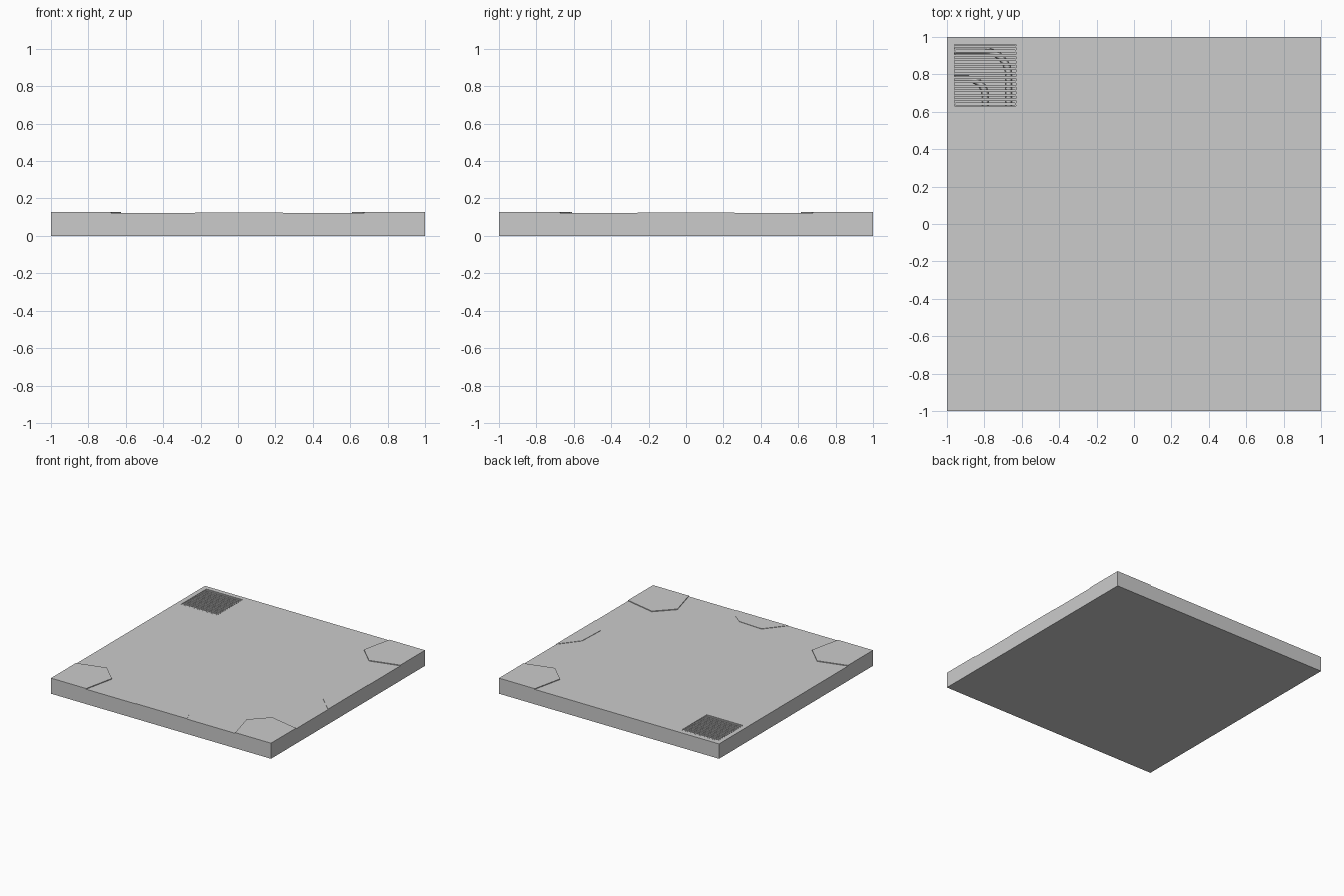
import bpy, bmesh, math
from mathutils import Vector

if "Cube" in bpy.data.objects:
    bpy.data.objects.remove(bpy.data.objects["Cube"])

TOP = 0.122


def finish(name, bm):
    bmesh.ops.recalc_face_normals(bm, faces=bm.faces)
    me = bpy.data.meshes.new(name)
    bm.to_mesh(me)
    bm.free()
    ob = bpy.data.objects.new(name, me)
    bpy.context.collection.objects.link(ob)
    return ob


def add_prism(bm, pts, z0, z1):
    lo = [bm.verts.new((x, y, z0)) for x, y in pts]
    hi = [bm.verts.new((x, y, z1)) for x, y in pts]
    bm.faces.new(lo[::-1])
    bm.faces.new(hi)
    n = len(pts)
    for i in range(n):
        j = (i + 1) % n
        bm.faces.new((lo[i], lo[j], hi[j], hi[i]))


def prism(name, pts, z0, z1):
    bm = bmesh.new()
    add_prism(bm, pts, z0, z1)
    return finish(name, bm)


def rect(x0, x1, y0, y1):
    return [(x0, y0), (x1, y0), (x1, y1), (x0, y1)]


# floor slab with a square drain recess near one corner
X0, X1, Y0, Y1 = -0.96, -0.63, 0.63, 0.96
slab = prism("floor_slab", rect(-1, 1, -1, 1), 0, TOP)
cutter = prism("drain_cutter", rect(X0, X1, Y0, Y1), 0.06, 0.2)
cutter.hide_render = True
cutter.hide_viewport = True
cut = slab.modifiers.new("drain_recess", 'BOOLEAN')
cut.operation = 'DIFFERENCE'
cut.solver = 'EXACT'
cut.object = cutter

# raised paving plates in three corners
plates = {
    "corner_plate_back_right": [(1, 1), (0.675, 1), (0.62, 0.75), (0.76, 0.615), (1, 0.68)],
    "corner_plate_front_right": [(1, -1), (1, -0.675), (0.745, -0.62), (0.61, -0.76), (0.675, -1)],
    "corner_plate_front_left": [(-1, -1), (-0.68, -1), (-0.625, -0.745), (-0.765, -0.61), (-1, -0.675)],
}
for name, pts in plates.items():
    prism(name, pts, TOP, 0.128)

# thinner plates halfway along the front and right edges
prism("edge_plate_front", [(-0.23, -1), (0.24, -1), (0.2, -0.92), (0.11, -0.85), (-0.1, -0.84)], TOP, 0.125)
prism("edge_plate_right", [(1, -0.26), (1, 0.26), (0.875, 0.1), (0.865, -0.13)], TOP, 0.125)

# grate: a row of thin bars with rounded ends
COUNT = 14
pitch = (Y1 - Y0) / COUNT
r = 0.007
bm = bmesh.new()
for i in range(COUNT):
    y = Y0 + (i + 0.5) * pitch
    pts = []
    for cx, start in ((X1 - r, -90), (X0 + r, 90)):
        for k in range(7):
            a = math.radians(start + 30 * k)
            pts.append((cx + r * math.cos(a), y + r * math.sin(a)))
    add_prism(bm, pts, 0.104, TOP - 0.002)
finish("drain_grate_bars", bm)


# bent pipes under the grate
def pipe(name, x, y, bend, radius, sides=10):
    path = [(Vector((X0, y, 0.082)), 0)]
    for k in range(9):
        a = math.radians(90 * k / 8)
        path.append((Vector((x - bend + bend * math.sin(a), y - bend + bend * math.cos(a), 0.082)), a))
    path.append((Vector((x, Y0, 0.082)), math.pi / 2))
    bm = bmesh.new()
    rings = []
    for p, a in path:
        side = Vector((math.sin(a), math.cos(a), 0))
        rings.append([bm.verts.new(p + side * radius * math.cos(t) + Vector((0, 0, radius * math.sin(t))))
                      for t in (2 * math.pi * s / sides for s in range(sides))])
    for u, v in zip(rings, rings[1:]):
        for s in range(sides):
            q = (s + 1) % sides
            bm.faces.new((u[s], u[q], v[q], v[s]))
    for f in bm.faces:
        f.smooth = True
    bm.faces.new(rings[0])
    bm.faces.new(rings[-1])
    finish(name, bm)


pipe("outer_pipe", -0.67, 0.925, 0.13, 0.018)
pipe("inner_pipe", -0.795, 0.775, 0.09, 0.018)
